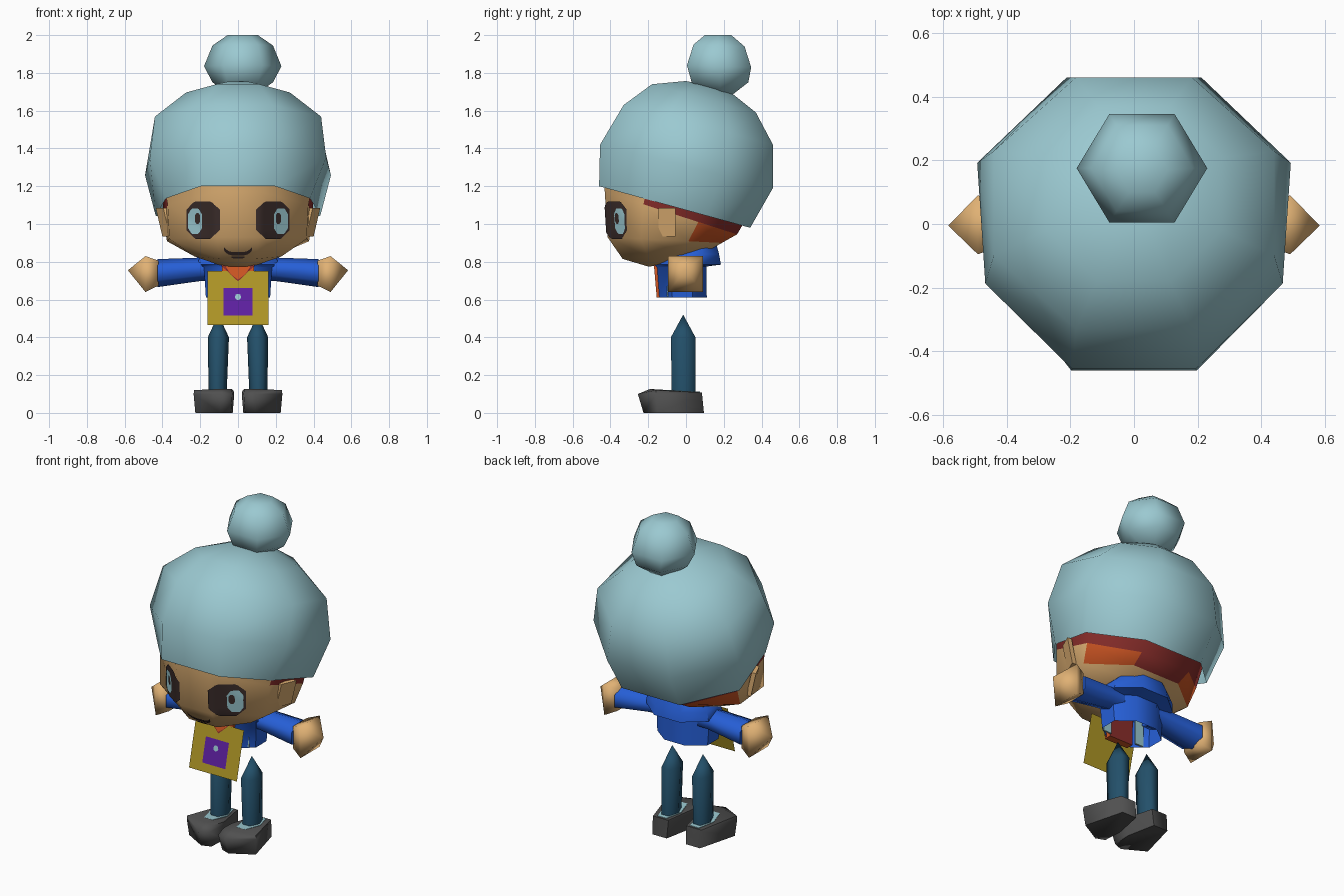
import bpy
import bmesh
from math import cos, sin, pi, radians
from mathutils import Vector

cube = bpy.data.objects.get("Cube")
if cube:
    bpy.data.objects.remove(cube, do_unlink=True)


def material(name, *rgb):
    """Flat material from display colour values."""
    lin = [((c / 255 + 0.055) / 1.055) ** 2.4 for c in rgb]
    m = bpy.data.materials.new(name)
    m.use_nodes = True
    m.diffuse_color = (*lin, 1)
    m.node_tree.nodes["Principled BSDF"].inputs["Base Color"].default_value = (*lin, 1)
    return m


WOOL = material("pale_blue", 155, 201, 209)
SKIN = material("skin", 224, 177, 116)
BLUE = material("jacket_blue", 38, 95, 215)
ORANGE = material("orange", 205, 85, 35)
RED = material("dark_red", 138, 46, 43)
YELLOW = material("mustard", 175, 150, 38)
PURPLE = material("purple", 95, 32, 162)
SHOE = material("charcoal", 80, 80, 80)
TEAL = material("dark_teal", 35, 80, 106)
BROWN = material("dark_brown", 58, 44, 42)


def finish(name, bm, mats, rule=None, angle=62):
    bmesh.ops.remove_doubles(bm, verts=bm.verts, dist=0.0005)
    bmesh.ops.recalc_face_normals(bm, faces=bm.faces)
    for f in bm.faces:
        f.smooth = True
        if rule:
            f.material_index = rule(f.calc_center_median())
    me = bpy.data.meshes.new(name)
    bm.to_mesh(me)
    bm.free()
    for m in mats:
        me.materials.append(m)
    me.set_sharp_from_angle(angle=radians(angle))
    ob = bpy.data.objects.new(name, me)
    bpy.context.collection.objects.link(ob)
    return ob


def loft(name, rings, n, mats, rule=None, side=1, along_x=False, caps=(True, True), angle=62):
    """Skin rings of (half width, front y, front z, back y, back z, centre x,
    optional side taper, optional front edge scale)."""
    start = 0 if n == 6 else pi / n
    unit = [(cos(start + 2 * pi * i / n), sin(start + 2 * pi * i / n)) for i in range(n)]
    mx, my = (max(p[k] for p in unit) for k in (0, 1))
    bm = bmesh.new()
    loops = []
    for hx, yf, zf, yb, zb, cx, *shape in rings:
        taper, front = (shape + [0, 1][len(shape):])[:2]
        loop = []
        for ux, uy in unit:
            t = (uy / my + 1) / 2
            x, y, z = hx * ux / mx, yf + (yb - yf) * t, zf + (zb - zf) * t
            if abs(ux) > .9 * mx:
                x *= 1 - taper * (1 - t)
            elif uy < 0:
                x *= front
            x += cx
            if along_x:
                x, z = z, x
            loop.append(bm.verts.new((x * side, y, z)))
        loops.append(loop)
    for a, b in zip(loops, loops[1:]):
        for i in range(n):
            j = (i + 1) % n
            bm.faces.new((a[i], a[j], b[j], b[i]))
    for loop, wanted in zip((loops[0], loops[-1]), caps):
        if wanted:
            bm.faces.new(loop)
    return finish(name, bm, mats, rule, angle)


# Knitted hat, tilted backwards and open underneath
loft("hat", [(.475, -.46, 1.2, .34, .98, 0, .28), (.51, -.455, 1.42, .46, 1.19, 0, .12, .92),
             (.44, -.33, 1.63, .46, 1.42, 0), (.275, -.18, 1.74, .37, 1.59, 0),
             (.1, 0, 1.757, .22, 1.71, 0)], 8, [WOOL], caps=(False, True))

# Hat pompom
loft("pompom", [(.06, .12, 1.68, .24, 1.68, .025), (.16, .03, 1.75, .33, 1.75, .025),
                (.205, .005, 1.84, .345, 1.83, .025), (.16, .04, 1.95, .31, 1.94, .025),
                (.08, .1, 2, .24, 2, .025)], 6, [WOOL])


# Head with hair on the back
def head_colour(c):
    if c.y > .06 and c.z > .9:
        return 1 if abs(c.x) < .1 or c.z > 1.02 else 2
    return 1 if c.z > 1.03 and c.y > -.2 else 0


head = loft("head", [(.4, -.44, 1.28, .38, 1.13, 0, 0, .8), (.41, -.43, 1.17, .27, .945, 0, .13, .7),
                     (.385, -.415, .93, .19, .9, 0, .08, .7), (.23, -.335, .815, .12, .86, 0),
                     (.09, -.2, .775, 0, .79, 0)], 8, [SKIN, RED, ORANGE], head_colour)
bpy.context.view_layer.update()


def on_face(x, z, lift):
    hit, loc, normal, _ = head.ray_cast(Vector((x, -2, z)), Vector((0, 1, 0)))
    return loc + normal * lift if hit else Vector((x, -.4, z))


def decal(name, cx, cz, rx, rz, mat, lift, steps=14):
    """Rounded patch laid onto the face."""
    bm = bmesh.new()
    grid = []
    for i in range(steps + 1):
        u = -1 + 2 * i / steps
        h = min(1, 1.45 - abs(u) * .9) * rz
        grid.append([bm.verts.new(on_face(cx + u * rx, cz + h * (j / 4 - 1), lift)) for j in range(9)])
    for a, b in zip(grid, grid[1:]):
        for j in range(8):
            bm.faces.new((a[j], a[j + 1], b[j + 1], b[j]))
    return finish(name, bm, [mat])


for side, tag in ((1, "left"), (-1, "right")):
    # Eyes
    decal(f"{tag}_eye", side * .183, 1.022, .087, .098, BROWN, .006)
    decal(f"{tag}_iris", side * .222, 1.015, .037, .067, WOOL, .009)
    decal(f"{tag}_pupil", side * .207, 1.03, .014, .028, BROWN, .012)

    # Ears, flaring outwards to the back
    bm = bmesh.new()
    bmesh.ops.create_cube(bm, size=1)
    for v in bm.verts:
        v.co = (side * (.383 + v.co.x * .03 + v.co.y * .04 + v.co.z * .035),
                -.1 + v.co.y * .09, 1.01 + v.co.z * .15)
    finish(f"{tag}_ear", bm, [SKIN])

    # Sleeves and hands, lofted outward along x
    loft(f"{tag}_sleeve", [(.06, -.075, .12, .07, .12, .762), (.062, -.075, .2, .07, .2, .76),
                           (.074, -.088, .425, .085, .425, .74)], 6, [BLUE], None, side, True, angle=80)
    loft(f"{tag}_hand", [(.066, -.07, .42, .065, .42, .74), (.095, -.095, .49, .09, .49, .735),
                         (0, -.005, .583, -.005, .583, .755)], 4, [SKIN], None, side, True, angle=95)

    # Pale lining inside the jacket front
    loft(f"{tag}_lining", [(.028, -.1, .615, -.09, .615, .115), (.028, -.1, .77, -.09, .77, .115)],
         4, [WOOL], None, side)

    # Legs, pointed at the top
    loft(f"{tag}_leg", [(.047, -.075, .08, .05, .08, .108), (.056, -.08, .4, .05, .4, .104),
                        (0, -.015, .52, -.015, .52, .104)], 6, [TEAL], None, side, angle=80)

    # Shoes with a sock patch around the ankle
    outline = [(.03, -.215), (.09, -.235), (.235, -.16), (.165, .085), (.06, .085), (.02, -.1)]
    bm = bmesh.new()
    low = [bm.verts.new((side * (.12 + (x - .12) * .92), y + .01, 0)) for x, y in outline]
    mid = [bm.verts.new((side * x, y - (.02 if y < -.2 else 0), .1)) for x, y in outline]
    top = [bm.verts.new((side * (.12 + (x - .12) * .97), max(y, -.19), .108 - .08 * min(y, 0)))
           for x, y in outline]
    for a, b in ((low, mid), (mid, top)):
        for i in range(6):
            j = (i + 1) % 6
            bm.faces.new((a[i], a[j], b[j], b[i]))
    bm.faces.new(low)
    bm.faces.new(top)
    finish(f"{tag}_shoe", bm, [SHOE], angle=75)
    loft(f"{tag}_sock", [(.058, -.13, .112, .075, .104, .11), (.058, -.13, .123, .075, .112, .11)],
         6, [WOOL], None, side)

# Smiling mouth strip and lower lip
bm = bmesh.new()
rows = []
for i in range(13):
    u = -1 + i / 6
    z = .845 + .028 * u ** 4
    rows.append([bm.verts.new(on_face(u * .075, z + d, .005)) for d in (-.009, .009)])
for a, b in zip(rows, rows[1:]):
    bm.faces.new((a[0], a[1], b[1], b[0]))
finish("mouth", bm, [BROWN])
decal("lower_lip", 0, .826, .035, .006, BROWN, .005)

# Jacket with flared collar, open at the hem, and the shirt front
loft("jacket", [(.17, -.148, .61, .11, .61, 0), (.18, -.16, .77, .108, .775, 0),
                (.21, -.165, .785, .185, .785, 0), (.205, -.13, .84, .175, .84, 0),
                (.13, -.085, .9, .155, .915, 0)], 8, [BLUE], caps=(False, True), angle=50)
loft("shirt_front", [(.08, -.155, .61, -.11, .61, 0), (.085, -.17, .785, -.11, .785, 0),
                     (.07, -.14, .83, -.09, .83, 0)], 4, [ORANGE, RED],
     lambda c: int(c.y > -.115 and c.z < .75))


# Square bib hanging forward, with layered emblem and neckerchief plates
def plate(name, points, mat, lift):
    bm = bmesh.new()
    bm.faces.new([bm.verts.new((x, -.174 - (.75 - z) * .24 - lift, z)) for x, z in points])
    finish(name, bm, [mat])


def rectangle(hx, z0, z1):
    return [(-hx, z0), (hx, z0), (hx, z1), (-hx, z1)]


plate("bib", rectangle(.162, .465, .752), YELLOW, 0)
plate("bib_patch", rectangle(.078, .515, .662), PURPLE, .004)
plate("bib_stud", [(.017 * cos(k * pi / 4), .614 + .017 * sin(k * pi / 4)) for k in range(8)], WOOL, .008)
plate("neckerchief_edge", [(-.088, .78), (0, .696), (.088, .78)], RED, .004)
plate("neckerchief", [(-.068, .78), (-.04, .735), (0, .706), (.04, .735), (.068, .78)], ORANGE, .008)
